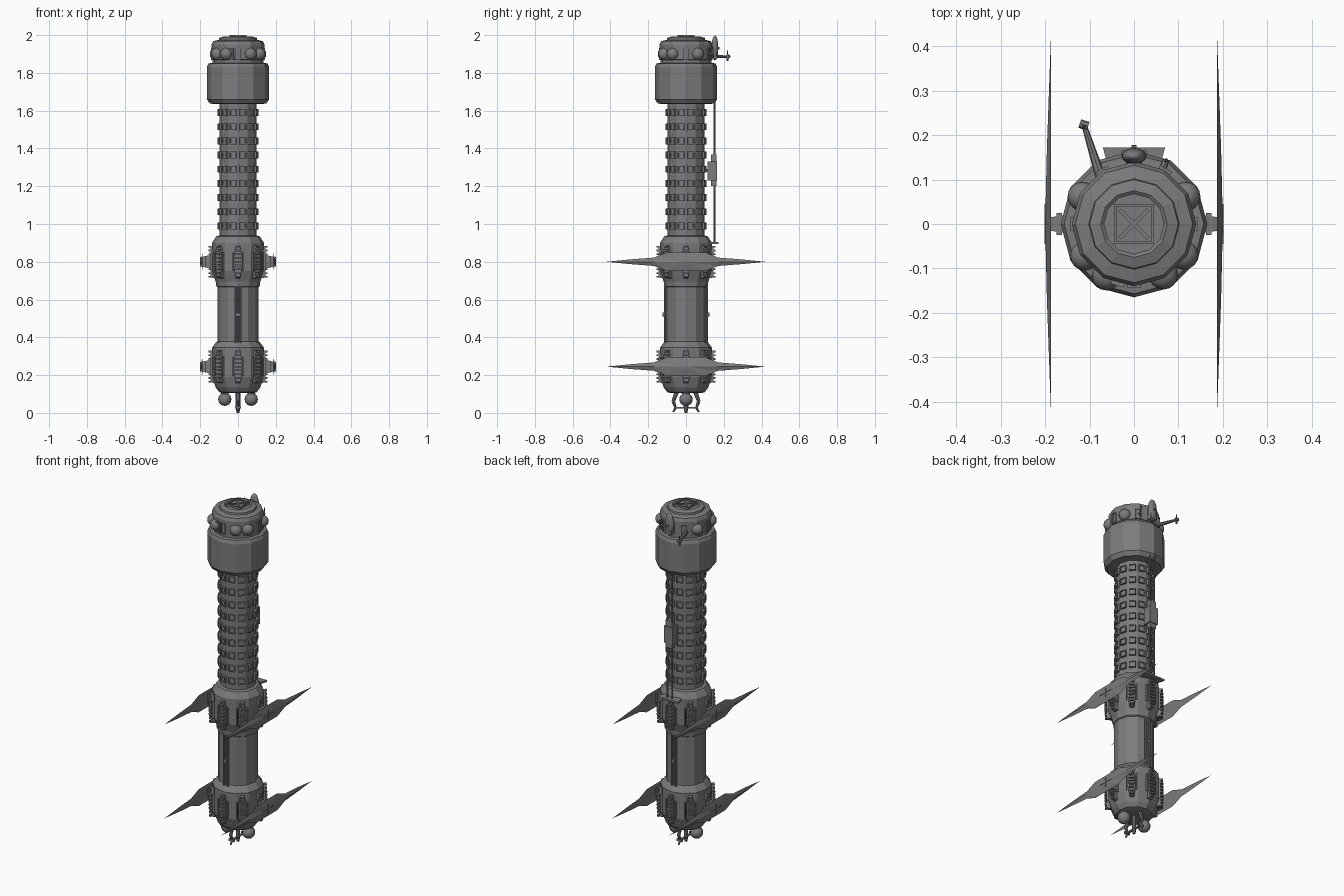
import bpy, bmesh
from math import sin, cos, pi, radians
from mathutils import Matrix, Vector

cube = bpy.data.objects.get("Cube")
if cube:
    bpy.data.objects.remove(cube)

metal = bpy.data.materials.new("hull_grey")
metal.use_nodes = True
GREY = (0.2, 0.2, 0.2, 1)
metal.diffuse_color = GREY
metal.node_tree.nodes["Principled BSDF"].inputs["Base Color"].default_value = GREY


def finish(bm, name, smooth=False):
    bmesh.ops.recalc_face_normals(bm, faces=bm.faces)
    for f in bm.faces:
        f.smooth = smooth
    mesh = bpy.data.meshes.new(name)
    bm.to_mesh(mesh)
    bm.free()
    mesh.materials.append(metal)
    ob = bpy.data.objects.new(name, mesh)
    bpy.context.collection.objects.link(ob)
    return ob


def lathe(name, profile, sides=12):
    bm = bmesh.new()
    rings = [[bm.verts.new((r * cos(2 * pi * i / sides), r * sin(2 * pi * i / sides), z))
              for i in range(sides)] for r, z in profile]
    for a, b in zip(rings, rings[1:]):
        for i in range(sides):
            j = (i + 1) % sides
            bm.faces.new((a[i], a[j], b[j], b[i]))
    bm.faces.new(rings[0])
    bm.faces.new(rings[-1])
    return finish(bm, name)


def box(bm, centre, size, frame=Matrix(), taper=1.0):
    """Box; taper narrows the local +x end."""
    verts = bmesh.ops.create_cube(bm, size=1)["verts"]
    for v in verts:
        k = taper if v.co.x > 0 else 1
        p = Vector((v.co.x * size[0], v.co.y * size[1] * k, v.co.z * size[2] * k))
        v.co = frame @ (p + Vector(centre))


def rod(bm, a, b, r1, r2=None, sides=8):
    a, b = Vector(a), Vector(b)
    d = b - a
    m = Matrix.Translation((a + b) / 2) @ d.to_track_quat('Z', 'Y').to_matrix().to_4x4()
    bmesh.ops.create_cone(bm, cap_ends=True, segments=sides, radius1=r1,
                          radius2=r1 if r2 is None else r2, depth=d.length, matrix=m)


def ball(bm, centre, scale):
    m = Matrix.Translation(centre) @ Matrix.Diagonal((*scale, 1))
    bmesh.ops.create_uvsphere(bm, u_segments=16, v_segments=10, radius=1, matrix=m)


def spin(deg):
    return Matrix.Rotation(radians(deg), 4, 'Z')


def prism(bm, outline, x0, x1, frame, inset=1.0):
    """Extrude a (y, z) outline along local x, shrinking the outer face."""
    a = [bm.verts.new(frame @ Vector((x0, y, z))) for y, z in outline]
    b = [bm.verts.new(frame @ Vector((x1, y * inset, z * inset))) for y, z in outline]
    bm.faces.new(a)
    bm.faces.new(b)
    for i in range(len(a)):
        j = (i + 1) % len(a)
        bm.faces.new((a[i], a[j], b[j], b[i]))


# Main turned bodies
lathe("lower_drum", [(.08, .105), (.1, .11), (.118, .135), (.138, .19), (.138, .345),
                     (.115, .375), (.1, .38)])
lathe("lower_shaft", [(.108, .37), (.108, .67)])
lathe("middle_drum", [(.1, .66), (.115, .67), (.118, .695), (.138, .75), (.138, .9),
                      (.115, .935), (.095, .94)])
lathe("tower_shaft", [(.098, .93), (.098, 1.65)])
lathe("collar", [(.095, 1.635), (.148, 1.637), (.165, 1.66), (.165, 1.83), (.157, 1.85), (.13, 1.853)])
lathe("head", [(.136, 1.85), (.136, 1.868), (.14, 1.87), (.14, 1.95), (.132, 1.968),
               (.102, 1.975), (.1, 1.985), (.075, 1.993), (.068, 1.988)])

# Framed windows in columns round the tower
bm = bmesh.new()
for col in range(12):
    f = spin(15 + 30 * col)
    for row in range(9):
        z = .99 + .075 * row
        box(bm, (.096, 0, z), (.012, .026, .026), f)
        for s in (-1, 1):
            box(bm, (.098, s * .015, z), (.018, .006, .036), f)
            box(bm, (.098, 0, z + s * .015), (.018, .036, .006), f)
finish(bm, "tower_windows")

# Ribbed panels round both drums
panel = [(-.012, -.09), (.012, -.09), (.024, -.03), (.024, .03), (.012, .09),
         (-.012, .09), (-.024, .03), (-.024, -.03)]
bm = bmesh.new()
for zc in (.8, .245):
    for k in range(8):
        f = spin(45 * k) @ Matrix.Translation((0, 0, zc))
        prism(bm, panel, .11, .146, f, .92)
        for i in range(9):
            z = (i - 4) * .02
            box(bm, (.148, 0, z), (.02 - abs(z) * .05, .034 - abs(z) * .2, .009), f)
        for s in (-1, 1):
            box(bm, (.14, s * .028, 0), (.012, .006, .1), f)
finish(bm, "drum_panels")

# Swept fins on tapered struts, both sides of both drums
half = [(-.42, 0), (-.3, .012), (-.17, .022), (-.1, .05), (.1, .05), (.17, .022), (.3, .012), (.42, 0)]
outline = half + [(y, -z) for y, z in half[-2:0:-1]]
for level, zc in (("upper", .8), ("lower", .245)):
    for side, deg in (("left", 0), ("right", 180)):
        f = spin(deg) @ Matrix.Translation((0, 0, zc))
        bm = bmesh.new()
        rim = [bm.verts.new(f @ Vector((.187, y, z))) for y, z in outline]
        for depth in (.2, .191):
            ridge = [bm.verts.new(f @ Vector((x, y, 0)))
                     for y, x in ((-.17, depth - .004), (0, depth), (.17, depth - .004))]
            n = len(rim)
            for i in range(n):
                a, b = rim[i], rim[(i + 1) % n]
                ends = [0 if outline[q % n][0] < -.12 else 2 if outline[q % n][0] > .12 else 1
                        for q in (i, i + 1)]
                bm.faces.new((a, b, ridge[ends[1]]))
                if ends[0] != ends[1]:
                    bm.faces.new((a, ridge[ends[1]], ridge[ends[0]]))
        box(bm, (.199, 0, 0), (.004, .09, .004), f)
        box(bm, (.199, 0, 0), (.004, .004, .05), f)
        finish(bm, f"{level}_{side}_fin")
        bm = bmesh.new()
        box(bm, (.155, 0, 0), (.07, .05, .085), f, .6)
        box(bm, (.168, 0, 0), (.012, .05, .06), f)
        finish(bm, f"{level}_{side}_strut")

# Pipes along the lower shaft, front and back
bm = bmesh.new()
for deg in (90, -90):
    f = spin(deg)
    for y in (-.014, 0, .014):
        rod(bm, f @ Vector((.112, y, .37)), f @ Vector((.112, y, .67)), .005)
    rod(bm, f @ Vector((.1, 0, .52)), f @ Vector((.124, 0, .52)), .011, sides=12)
finish(bm, "shaft_pipes")

# Domes and window frames on the head
bm = bmesh.new()
for deg in (28, 152, 213, 242, 300, 328):
    ball(bm, (.132 * cos(radians(deg)), .132 * sin(radians(deg)), 1.9), (.033, .033, .033))
finish(bm, "head_domes", True)
bm = bmesh.new()
for deg in (255, 270, 180, 0, 60, 120):
    f = spin(deg)
    for s in (-1, 1):
        box(bm, (.137, s * .012, 1.9), (.014, .006, .06), f)
        box(bm, (.137, 0, 1.9 + s * .028), (.014, .024, .006), f)
finish(bm, "head_windows")

# Roof hatch with a cross brace
bm = bmesh.new()
box(bm, (0, 0, 1.989), (.08, .08, .008))
for k in range(4):
    box(bm, (.042, 0, 1.993), (.006, .09, .014), spin(90 * k))
for deg in (45, -45):
    box(bm, (0, 0, 1.994), (.09, .008, .01), spin(deg))
finish(bm, "roof_hatch")

# Lift: twin rails, car and landing
bm = bmesh.new()
for x in (-.015, .015):
    rod(bm, (x, .15, .9), (x, .15, 1.66), .005)
finish(bm, "lift_rails")
bm = bmesh.new()
box(bm, (0, .147, 1.285), (.04, .028, .165))
box(bm, (0, .14, 1.28), (.056, .05, .1))
box(bm, (0, .105, 1.285), (.02, .04, .012))
finish(bm, "lift_car")
bm = bmesh.new()
prism(bm, [(-.05, .1), (.05, .1), (.07, .172), (-.07, .172)], .895, .905,
      Matrix(((0, 1, 0, 0), (0, 0, 1, 0), (1, 0, 0, 0), (0, 0, 0, 1))))
finish(bm, "lift_landing")

# Rear dish and antenna arms
bm = bmesh.new()
ball(bm, (0, .153, 1.932), (.028, .018, .066))
finish(bm, "rear_dish", True)
bm = bmesh.new()
box(bm, (0, .145, 1.9), (.036, .04, .05))
rod(bm, (0, .15, 1.93), (0, .178, 1.93), .006)
rod(bm, (-.075, .105, 1.89), (-.112, .222, 1.885), .012, .006)
rod(bm, (-.112, .22, 1.862), (-.112, .22, 1.918), .006, .002)
rod(bm, (-.122, .226, 1.887), (-.103, .22, 1.887), .01)
rod(bm, (.06, .11, 1.9), (.072, .145, 1.9), .008)
rod(bm, (.072, .143, 1.88), (.072, .143, 1.94), .005, .002)
finish(bm, "antenna_arms")

# Underside tanks and landing claws
bm = bmesh.new()
for x in (-.07, .07):
    ball(bm, (x, 0, .072), (.035, .035, .035))
finish(bm, "tanks", True)
bm = bmesh.new()
for x in (-.07, .07):
    rod(bm, (x, 0, .08), (x, 0, .115), .02)
for s in (-1, 1):
    rod(bm, (0, s * .05, .11), (0, s * .068, .06), .012, .009)
    rod(bm, (0, s * .068, .062), (0, s * .055, .028), .009, .007)
    rod(bm, (0, s * .053, .032), (0, s * .068, .004), .008, .004)
    box(bm, (0, s * .058, .028), (.034, .012, .012))
box(bm, (0, 0, .028), (.012, .11, .008))
rod(bm, (0, 0, .028), (0, 0, .11), .012)
rod(bm, (0, 0, .028), (0, 0, 0), .012, .008)
finish(bm, "landing_claws")
